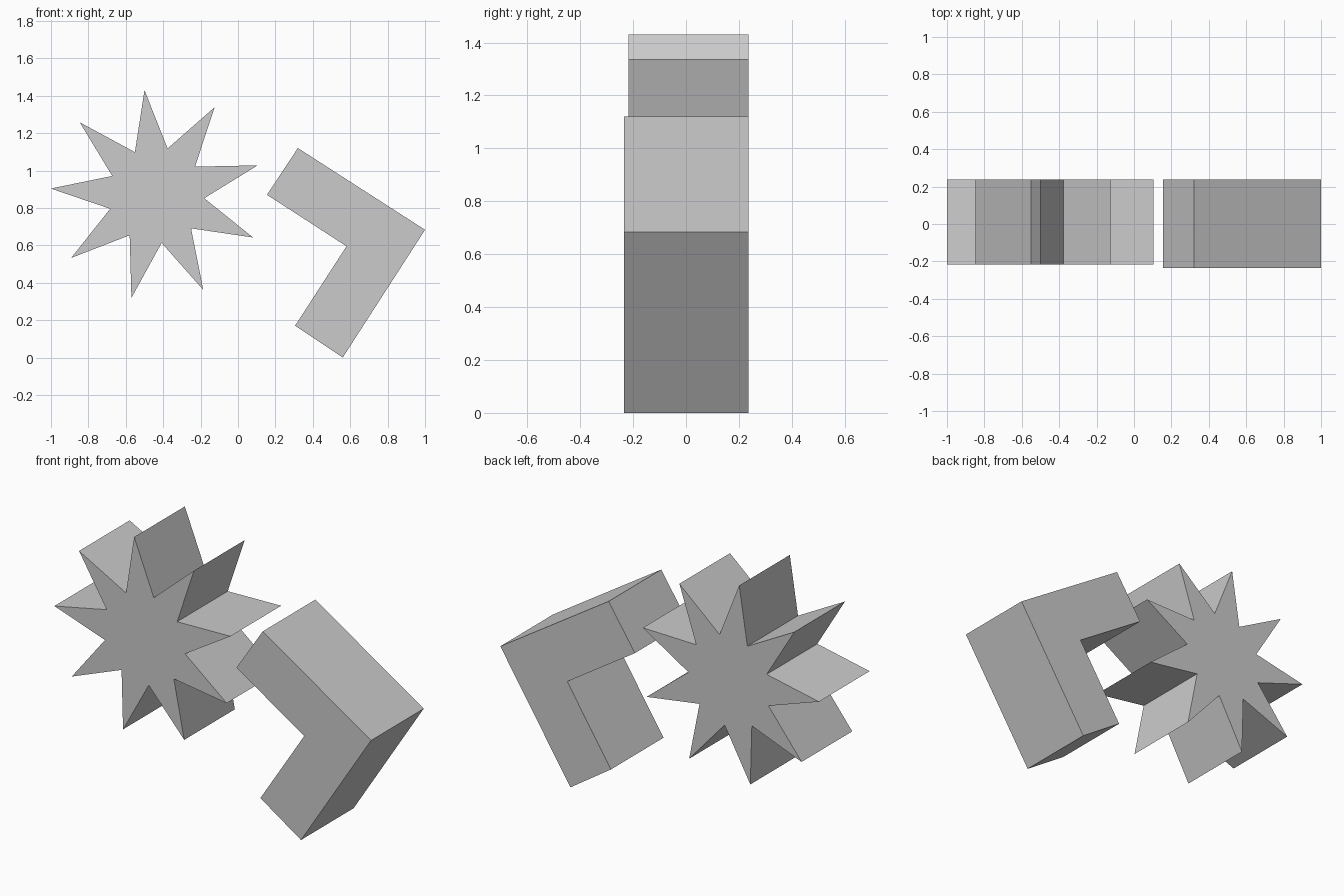
import bpy, bmesh
from math import cos, sin, radians

if "Cube" in bpy.data.objects:
    bpy.data.objects.remove(bpy.data.objects["Cube"])


def extrude_profile(name, pts, y0, y1):
    """Extrude an (x, z) outline along y."""
    bm = bmesh.new()
    face = bm.faces.new([bm.verts.new((x, y0, z)) for x, z in pts])
    ext = bmesh.ops.extrude_face_region(bm, geom=[face])
    moved = [g for g in ext["geom"] if isinstance(g, bmesh.types.BMVert)]
    bmesh.ops.translate(bm, verts=moved, vec=(0, y1 - y0, 0))
    bmesh.ops.recalc_face_normals(bm, faces=bm.faces)
    mesh = bpy.data.meshes.new(name)
    bm.to_mesh(mesh)
    bm.free()
    obj = bpy.data.objects.new(name, mesh)
    bpy.context.collection.objects.link(obj)
    return obj


# Nine-pointed star, alternating tip and notch radii
star = []
for i in range(18):
    r = 0.257 if i % 2 else 0.565
    a = radians(96.4 + 20 * i)
    star.append((-0.437 + r * cos(a), 0.868 + r * sin(a)))
extrude_profile("star_block", star, -0.217, 0.237)

# Tilted L-shaped block
ell = [(0.32, 1.12), (1.0, 0.683), (0.56, 0.0),
       (0.305, 0.17), (0.58, 0.595), (0.155, 0.87)]
extrude_profile("angle_block", ell, -0.235, 0.237)
